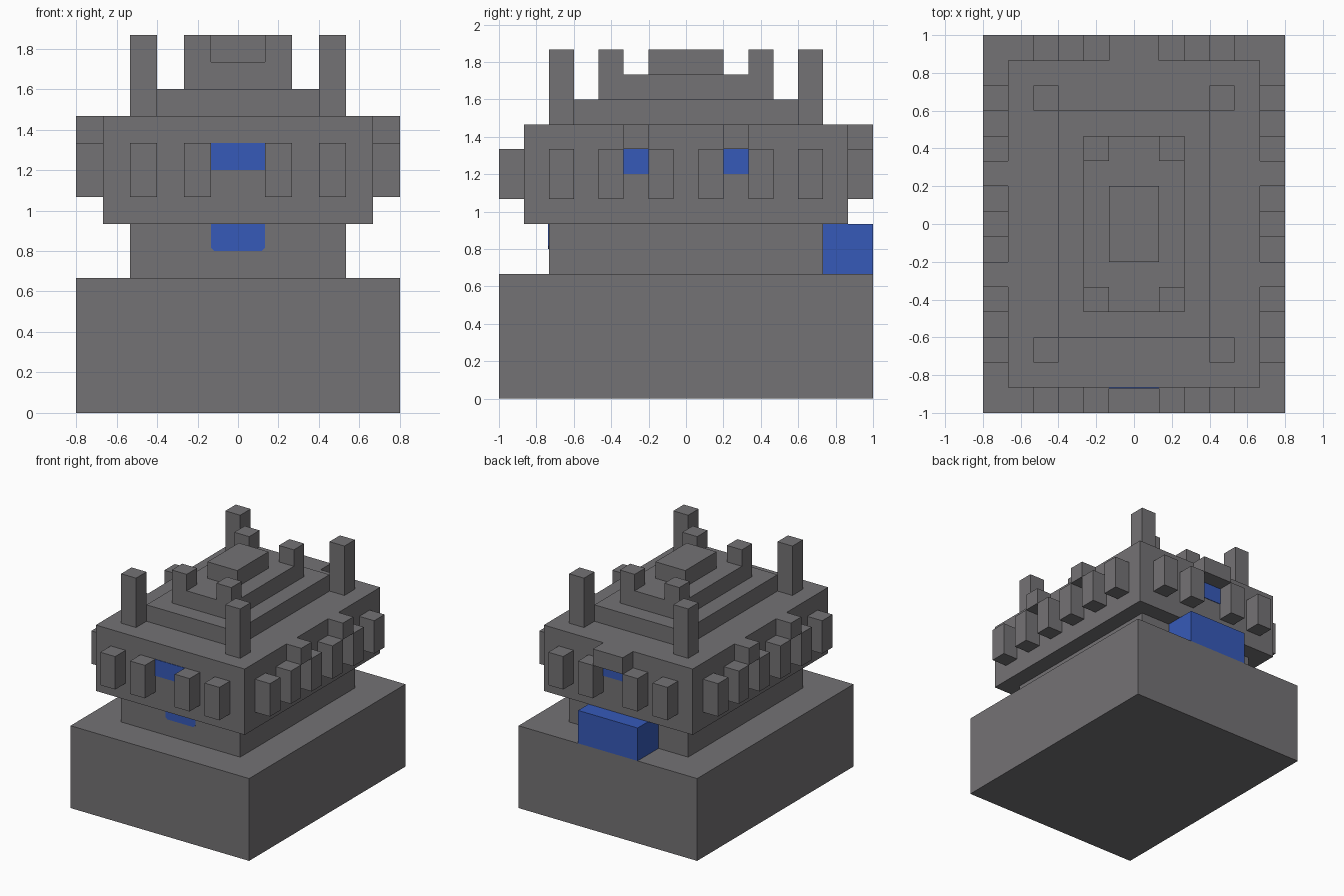
import bpy

if "Cube" in bpy.data.objects:
    bpy.data.objects.remove(bpy.data.objects["Cube"], do_unlink=True)

U = 2 / 15      # one building block
T = 0.03        # thickness of the window plates, in blocks


def make_material(name, rgb):
    m = bpy.data.materials.new(name)
    m.use_nodes = True
    m.diffuse_color = (*rgb, 1)
    m.node_tree.nodes["Principled BSDF"].inputs["Base Color"].default_value = (*rgb, 1)
    return m


stone = make_material("grey_stone", (0.175, 0.17, 0.178))
blue = make_material("blue", (0.037, 0.102, 0.485))


def prism(name, outline, y0, y1, material):
    """Extrude an outline in the xz plane from y0 to y1, in block units."""
    n = len(outline)
    verts = [(x * U, y * U, z * U) for y in (y0, y1) for x, z in outline]
    faces = [list(range(n)), list(range(2 * n - 1, n - 1, -1))]
    faces += [(i, i + n, (i + 1) % n + n, (i + 1) % n) for i in range(n)]
    mesh = bpy.data.meshes.new(name)
    mesh.from_pydata(verts, [], faces)
    mesh.materials.append(material)
    ob = bpy.data.objects.new(name, mesh)
    bpy.context.collection.objects.link(ob)
    return ob


def box(name, x, y, z, material=stone):
    """Box from (low, high) ranges in block units."""
    return prism(name, [(x[0], z[0]), (x[1], z[0]), (x[1], z[1]), (x[0], z[1])],
                 y[0], y[1], material)


def span(a, b, sign):
    return (a, b) if sign > 0 else (-b, -a)


# Stacked tiers: half width, half depth, bottom, top
tiers = {
    "base": (6, 7.5, 0, 5),
    "lower_storey": (4, 5.5, 5, 7),
    "upper_storey": (5, 6.5, 7, 11),
    "roof_step": (3, 4.5, 11, 12),
    "upper_roof_step": (2, 3.5, 12, 13),
    "roof_cap": (1, 1.5, 13, 14),
}
for name, (w, d, z0, z1) in tiers.items():
    box(name, (-w, w), (-d, d), (z0, z1))

for sx in (1, -1):
    for sy in (1, -1):
        # Roof corner posts
        box("tall_roof_post", span(3, 4, sx), span(4.5, 5.5, sy), (11, 14))
        box("short_roof_post", span(1, 2, sx), span(2.5, 3.5, sy), (13, 14))
        # Blocks on the front and back walls
        for x in (1, 3):
            box("wall_block", span(x, x + 1, sx), span(6.5, 7.5, sy), (8, 10))
        # Blocks, windows and hoods on the side walls
        for y in (0.5, 2.5, 4.5):
            box("side_wall_block", span(5, 6, sx), span(y, y + 1, sy), (8, 10))
        box("side_window", span(5, 5 + T, sx), span(1.5, 2.5, sy), (9, 10), blue)
        box("side_window_hood", span(5, 6, sx), span(1.5, 2.5, sy), (10, 11))

# Front and back windows, with a hood at the back
for sy in (1, -1):
    box("end_window", (-1, 1), span(6.5, 6.5 + T, sy), (9, 10), blue)
box("back_window_hood", (-1, 1), (6.5, 7.5), (10, 11))

# Lower front window with clipped bottom corners
prism("lower_front_window",
      [(-0.88, 6), (0.88, 6), (1, 6.12), (1, 7), (-1, 7), (-1, 6.12)],
      -5.5 - T, -5.5, blue)

# Back porch
box("back_porch", (-2, 2), (5.5, 7.5), (5, 7), blue)
